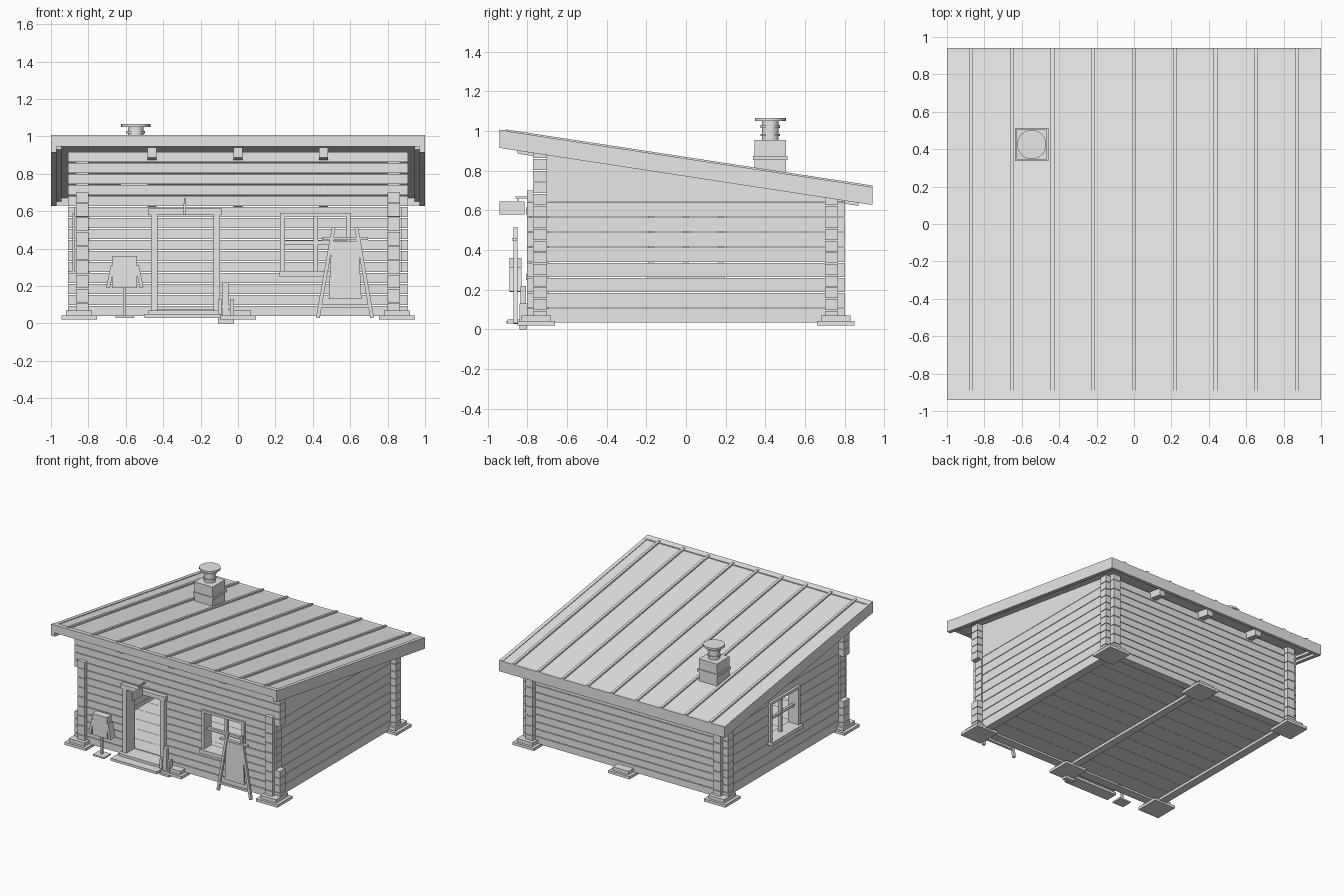
import bpy, bmesh, math
from mathutils import Vector

if "Cube" in bpy.data.objects:
    bpy.data.objects.remove(bpy.data.objects["Cube"])

grey = bpy.data.materials.new("plain_grey")
grey.diffuse_color = (0.8, 0.8, 0.8, 1)
grey.use_nodes = True
grey.node_tree.nodes["Principled BSDF"].inputs["Base Color"].default_value = grey.diffuse_color


def finish(name, bm):
    bmesh.ops.recalc_face_normals(bm, faces=bm.faces)
    me = bpy.data.meshes.new(name)
    bm.to_mesh(me)
    bm.free()
    me.materials.append(grey)
    ob = bpy.data.objects.new(name, me)
    bpy.context.collection.objects.link(ob)
    return ob


def add_box(bm, x0, x1, y0, y1, z0, z1):
    vs = bmesh.ops.create_cube(bm, size=1)["verts"]
    for v in vs:
        v.co = Vector(((x0 + x1) / 2 + v.co.x * (x1 - x0),
                       (y0 + y1) / 2 + v.co.y * (y1 - y0),
                       (z0 + z1) / 2 + v.co.z * (z1 - z0)))


def boxes(name, items):
    bm = bmesh.new()
    for b in items:
        add_box(bm, *b)
    return finish(name, bm)


def prism(name, pts, a0, a1, axis="x"):
    """Extrude a yz profile along x, or an xz profile along y."""
    bm = bmesh.new()
    put = (lambda p, a: (a, p[0], p[1])) if axis == "x" else (lambda p, a: (p[0], a, p[1]))
    lo = [bm.verts.new(put(p, a0)) for p in pts]
    hi = [bm.verts.new(put(p, a1)) for p in pts]
    bm.faces.new(lo)
    bm.faces.new(hi)
    for i in range(len(pts)):
        j = (i + 1) % len(pts)
        bm.faces.new((lo[i], lo[j], hi[j], hi[i]))
    return finish(name, bm)


def bar(name, xa, za, xb, zb, w, y0, y1):
    """Slanted stick in the xz plane."""
    d = Vector((xb - xa, zb - za)).normalized() * w / 2
    n = (-d.y, d.x)
    pts = [(xa + n[0], za + n[1]), (xb + n[0], zb + n[1]),
           (xb - n[0], zb - n[1]), (xa - n[0], za - n[1])]
    return prism(name, pts, y0, y1, "y")


def roof(y):
    return 1.0 - 0.153 * (y + 0.94)


def sloped(name, x0, x1, y0, y1, top, bottom):
    """Board following the roof slope, offsets measured from the roof surface."""
    return prism(name, [(y0, roof(y0) + top), (y1, roof(y1) + top),
                        (y1, roof(y1) + bottom), (y0, roof(y0) + bottom)], x0, x1)


def log_wall(name, axis, t0, t1, ends, z0, pitch, count, holes=()):
    """Stacked logs with fine gaps, split around openings (a0, a1, z0, z1)."""
    items = []
    for i in range(count):
        lo, hi = z0 + i * pitch, z0 + (i + 1) * pitch - 0.005
        cuts = sorted({lo, hi} | {z for h in holes for z in h[2:] if lo < z < hi})
        e = ends((lo + hi) / 2)
        for b0, b1 in zip(cuts, cuts[1:]):
            start, mid = -e, (b0 + b1) / 2
            spans = []
            for h in sorted(holes):
                if h[2] < mid < h[3]:
                    spans.append((start, h[0]))
                    start = h[1]
            spans.append((start, e))
            for s0, s1 in spans:
                items.append((s0, s1, t0, t1, b0, b1) if axis == "x"
                             else (t0, t1, s0, s1, b0, b1))
    return boxes(name, items)


def stub_ends(z):
    return 0.91 if z < 0.25 or z > 0.63 else 0.875


# Log walls
door = (-0.43, -0.13, 0.06, 0.58)
front_window = (0.25, 0.58, 0.28, 0.57)
side_window = (-0.165, 0.165, 0.28, 0.57)
log_wall("front_wall", "x", -0.77, -0.70, stub_ends, 0.04, 0.0588, 15, (door, front_window))
log_wall("back_wall", "x", 0.70, 0.765, lambda z: 0.91, 0.04, 0.0588, 11)
log_wall("left_wall", "y", -0.865, -0.80, lambda z: 0.80, 0.035, 0.0765, 8, (side_window,))
log_wall("right_wall", "y", 0.80, 0.865, lambda z: 0.80, 0.035, 0.0765, 8)
for s, side in ((-1, "left"), (1, "right")):
    prism(side + "_gable", [(-0.70, 0.645), (0.80, 0.645), (0.80, roof(0.8) - 0.045),
                            (-0.70, roof(-0.7) - 0.045)], s * 0.80, s * 0.865)
    # Short upper log end on the front corners
    boxes(side + "_corner_log", [(s * 0.8325 - 0.0325, s * 0.8325 + 0.0325, -0.80, -0.77, 0.645, 0.70)])

# Floor, middle beam and footings
boxes("floor", [(-0.80, 0.80, -0.70 + i * 0.14, -0.562 + i * 0.14, 0.055, 0.075) for i in range(10)])
boxes("floor_beam", [(-0.03, 0.03, -0.75, 0.75, 0.035, 0.06)])
pads = []
for x in (-0.85, 0, 0.85):
    for y in (-0.755, 0.755):
        pads.append((x - 0.095, x + 0.095, y - 0.095, y + 0.095, 0.02, 0.042))
        pads.append((x - 0.07, x + 0.07, y - 0.075, y + 0.075, 0.042, 0.07))
boxes("footings", pads)

# Roof slab, edge boards, standing seams and rafters
sloped("roof_slab", -0.98, 0.98, -0.93, 0.93, 0, -0.045)
for s, side in ((-1, "left"), (1, "right")):
    sloped(side + "_barge_board", s * 0.97, s, -0.94, 0.935, 0.005, -0.085)
    sloped(side + "_inner_board", s * 0.945, s * 0.97, -0.90, 0.91, -0.04, -0.065)
boxes("front_fascia", [(-1, 1, -0.94, -0.915, 0.945, 1.003)])
boxes("back_fascia", [(-1, 1, 0.915, 0.94, 0.63, 0.716)])
sloped("front_flashing", -1, 1, -0.94, -0.89, 0.007, 0)
for i in range(-4, 5):
    sloped("roof_seam", i * 0.218 - 0.01, i * 0.218 + 0.01, -0.91, 0.94, 0.013, -0.005)
for x in (-0.46, 0, 0.457):
    sloped("rafter", x - 0.025, x + 0.025, -0.85, 0.87, -0.04, -0.10)

# Chimney
cx, cy = -0.547, 0.425
boxes("chimney_base", [(cx - 0.08, cx + 0.08, cy - 0.08, cy + 0.08, 0.74, 0.955),
                       (cx - 0.09, cx + 0.09, cy - 0.087, cy + 0.087, 0.855, 0.875)])
for name, r, z0, z1 in (("chimney_pipe", 0.042, 0.95, 1.05), ("pipe_collar", 0.049, 1.015, 1.03),
                        ("pipe_lip", 0.049, 0.975, 0.985), ("chimney_cap", 0.078, 1.05, 1.066)):
    bpy.ops.mesh.primitive_cylinder_add(vertices=24, radius=r, depth=z1 - z0,
                                        location=(cx, cy, (z0 + z1) / 2))
    ob = bpy.context.object
    ob.name = name
    ob.data.materials.append(grey)
    bpy.ops.object.shade_smooth_by_angle()

# Door frame, threshold and step
boxes("door_frame", [(-0.465, -0.43, -0.80, -0.69, 0.05, 0.58), (-0.13, -0.095, -0.80, -0.69, 0.05, 0.58),
                     (-0.48, -0.085, -0.805, -0.69, 0.58, 0.615)])
boxes("door_step", [(-0.50, -0.09, -0.90, -0.80, 0.03, 0.05), (-0.48, -0.10, -0.83, -0.70, 0.05, 0.07)])

# Hanging sign over the door
boxes("sign_board", [(-0.292, -0.278, -0.94, -0.815, 0.58, 0.645)])
boxes("sign_bracket", [(-0.289, -0.281, -0.86, -0.765, 0.66, 0.67), (-0.288, -0.282, -0.85, -0.844, 0.64, 0.665)])


# Windows: frame, muntins and sill
def window(name, a0, a1, t0, t1, axis):
    tm = (t0 + t1) / 2
    out = t0 if abs(t0) > abs(t1) else t1
    am = (a0 + a1) / 2
    parts = [(a0 - 0.025, a0, t0, t1, 0.28, 0.57), (a1, a1 + 0.025, t0, t1, 0.28, 0.57),
             (a0 - 0.025, a1 + 0.025, t0, t1, 0.57, 0.59),
             (a0 - 0.03, a1 + 0.03, min(t0, out - 0.02), max(t1, out + 0.02), 0.25, 0.28),
             (am - 0.012, am + 0.012, tm - 0.012, tm + 0.012, 0.28, 0.57),
             (a0, a1, tm - 0.01, tm + 0.01, 0.422, 0.442)]
    if axis == "y":
        parts = [(p[2], p[3], p[0], p[1], p[4], p[5]) for p in parts]
    boxes(name, parts)


window("front_window", 0.25, 0.58, -0.785, -0.69, "x")
window("left_window", -0.165, 0.165, -0.885, -0.79, "y")

# Post box with sloping sides
boxes("box_body", [(-0.67, -0.54, -0.89, -0.83, 0.19, 0.36)])
bar("box_left_flap", -0.67, 0.31, -0.695, 0.19, 0.02, -0.89, -0.83)
bar("box_right_flap", -0.54, 0.31, -0.515, 0.19, 0.02, -0.89, -0.83)
boxes("box_post", [(-0.614, -0.598, -0.868, -0.852, 0.035, 0.20), (-0.655, -0.555, -0.905, -0.82, 0.03, 0.042)])

# Easel with a tapered panel
for s in (-1, 1):
    bar("easel_leg", 0.572 + s * 0.145, 0.03, 0.572 + s * 0.06, 0.515, 0.02, -0.87, -0.85)
boxes("easel_rails", [(0.45, 0.695, -0.875, -0.85, 0.445, 0.46), (0.445, 0.70, -0.87, -0.853, 0.085, 0.10)])
prism("easel_panel", [(0.485, 0.13), (0.66, 0.13), (0.645, 0.44), (0.50, 0.44)], -0.862, -0.85, "y")

# Boot brush stand
boxes("brush_stand", [(-0.082, -0.05, -0.835, -0.805, 0.0, 0.22), (-0.108, -0.088, -0.84, -0.80, 0.0, 0.13),
                      (-0.044, -0.022, -0.84, -0.80, 0.0, 0.13), (-0.108, -0.022, -0.84, -0.80, 0.0, 0.02),
                      (-0.108, -0.022, -0.83, -0.81, 0.08, 0.10)])
